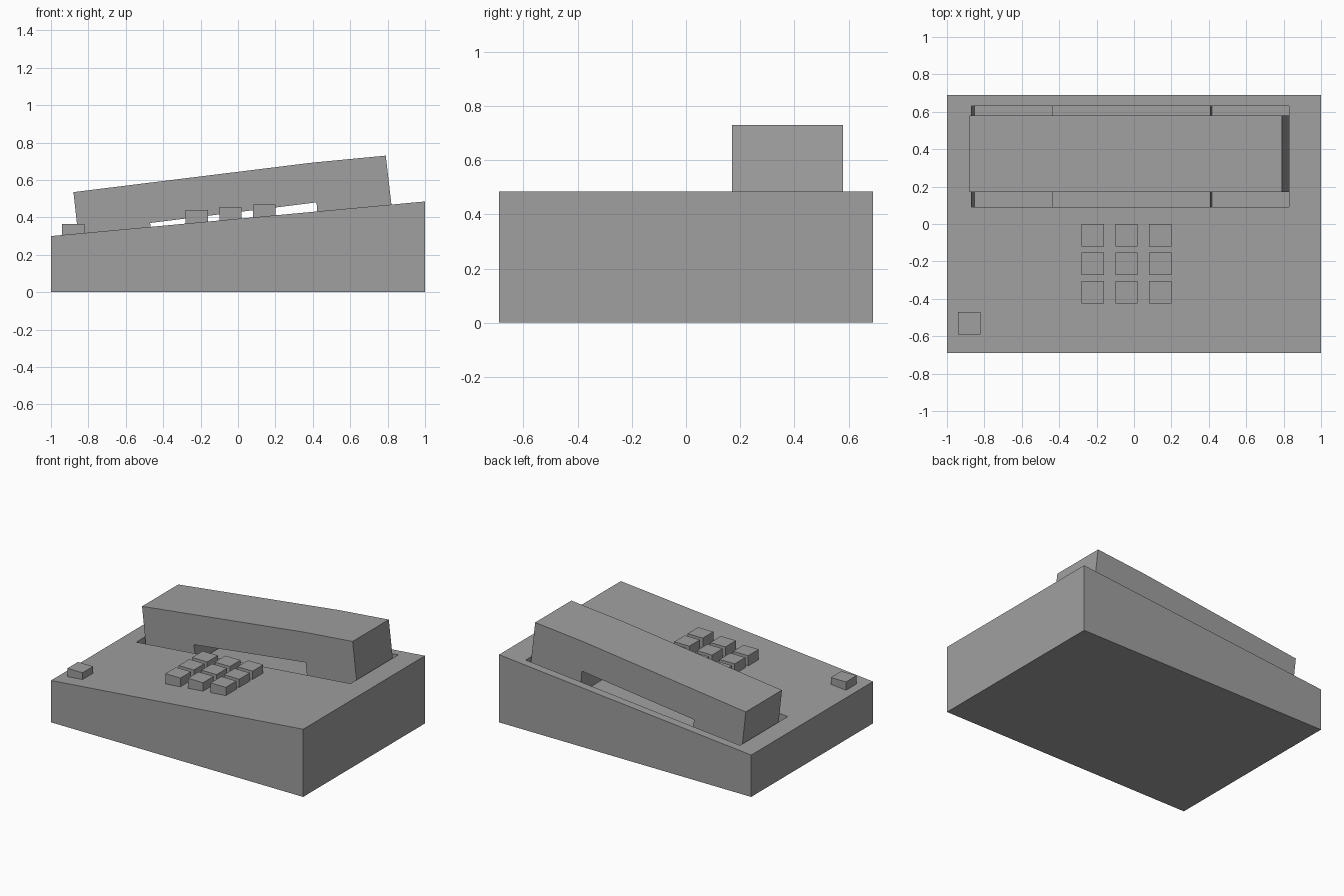
import bpy
import bmesh

cube = bpy.data.objects.get("Cube")
if cube:
    bpy.data.objects.remove(cube, do_unlink=True)

grey = bpy.data.materials.new("plain grey")
grey.use_nodes = True
colour = (0.35, 0.35, 0.35, 1)
grey.diffuse_color = colour
grey.node_tree.nodes["Principled BSDF"].inputs["Base Color"].default_value = colour

SLOPE = 0.0925


def deck(x):
    """Height of the sloping top of the body."""
    return 0.3 + SLOPE * (x + 1)


def sunk(x, depth):
    """Point at a depth square to the sloping top."""
    return (x + SLOPE * depth, deck(x) - depth)


def prism(name, profile, y0, y1):
    """Extrude an x-z profile from y0 to y1."""
    bm = bmesh.new()
    face = bm.faces.new([bm.verts.new((x, y0, z)) for x, z in profile])
    out = bmesh.ops.extrude_face_region(bm, geom=[face])
    moved = [v for v in out["geom"] if isinstance(v, bmesh.types.BMVert)]
    bmesh.ops.translate(bm, verts=moved, vec=(0, y1 - y0, 0))
    bmesh.ops.recalc_face_normals(bm, faces=bm.faces)
    mesh = bpy.data.meshes.new(name)
    bm.to_mesh(mesh)
    bm.free()
    mesh.materials.append(grey)
    obj = bpy.data.objects.new(name, mesh)
    bpy.context.collection.objects.link(obj)
    return obj


# Wedge body
body = prism("body", [(-1, 0), (1, 0), (1, deck(1)), (-1, deck(-1))], -0.69, 0.69)

# Cradle: two wells with a lower island between them
WELL, ISLAND = 0.18, 0.09
cradle = [sunk(-0.87, -0.1), sunk(-0.87, WELL), sunk(-0.448, WELL),
          sunk(-0.448, ISLAND), sunk(0.4, ISLAND), sunk(0.4, WELL),
          sunk(0.83, WELL), sunk(0.83, -0.1)]
cutter = prism("cradle_cutter", cradle, 0.09, 0.63)
cutter.hide_render = True
cutter.hide_viewport = True
cut = body.modifiers.new("cradle", "BOOLEAN")
cut.operation = "DIFFERENCE"
cut.solver = "EXACT"
cut.object = cutter

# Handset with an arched underside
handset = [(-0.88, 0.535), (0.4, 0.693), (0.79, 0.73), (0.833, 0.36),
           (0.433, 0.32), (0.42, 0.48), (-0.47, 0.37), (-0.447, 0.22),
           (-0.84, 0.175)]
prism("handset", handset, 0.17, 0.58)


# Keys
def key(name, x, y, top):
    half = 0.06
    profile = [(x - half, top - 0.1), (x + half, top - 0.1),
               (x + half, top), (x - half, top)]
    prism(name, profile, y - half, y + half)


for row in range(3):
    for col in range(3):
        key(f"key_{row}_{col}", -0.22 + 0.18 * col, -0.06 - 0.152 * row,
            0.44 + 0.015 * col)
key("corner_button", -0.88, -0.53, 0.365)
